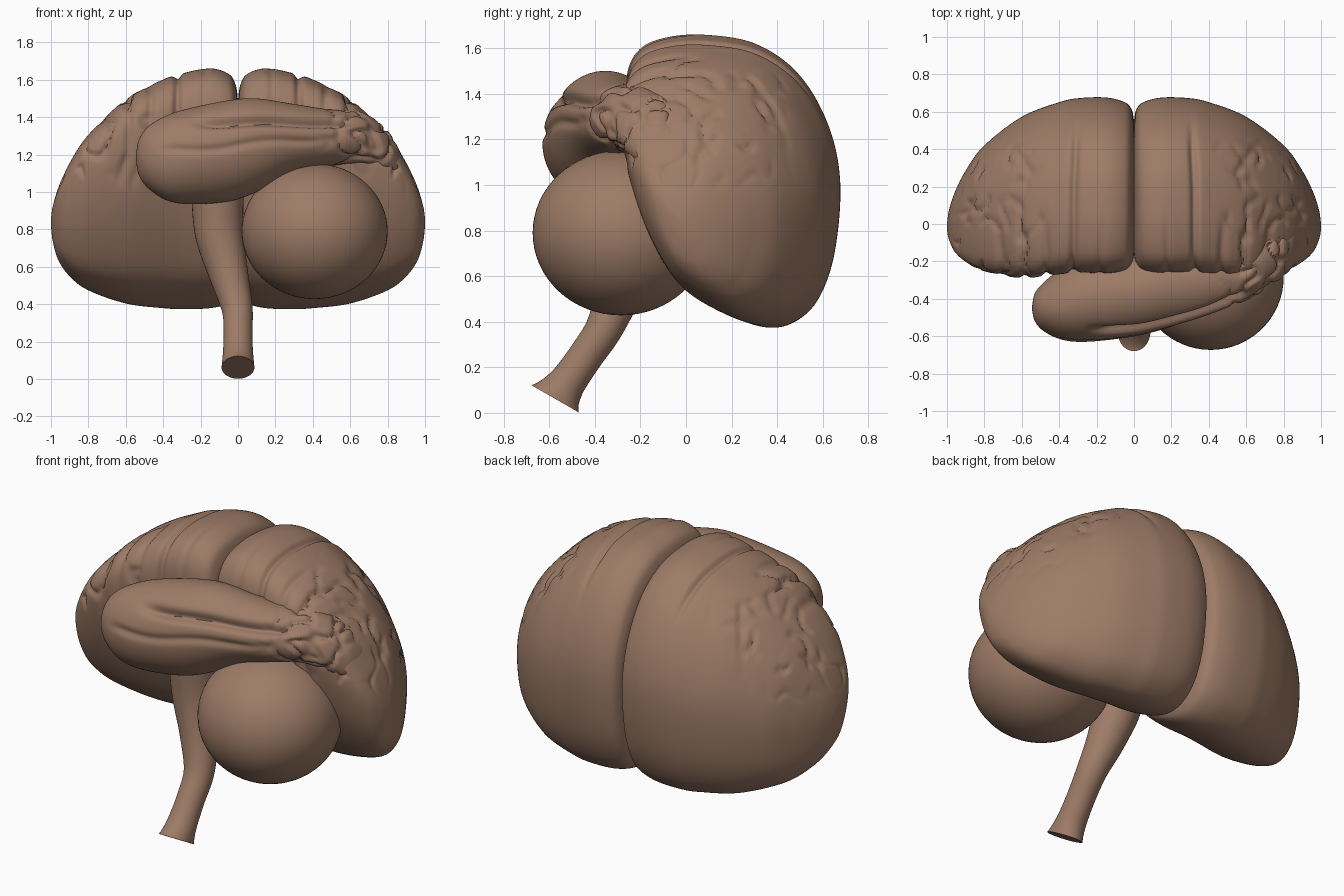
import bpy, bmesh, math
from mathutils import Vector, noise

if "Cube" in bpy.data.objects:
    bpy.data.objects.remove(bpy.data.objects["Cube"])

mat = bpy.data.materials.new("brown")
mat.diffuse_color = (0.34, 0.2, 0.135, 1)
mat.use_nodes = True
mat.node_tree.nodes["Principled BSDF"].inputs["Base Color"].default_value = mat.diffuse_color


def spline(pts, steps, closed=False):
    """Smooth curve through tuples of any length (Catmull-Rom)."""
    n, out = len(pts), []
    at = (lambda i: pts[i % n]) if closed else (lambda i: pts[max(0, min(n - 1, i))])
    for i in range(n if closed else n - 1):
        for s in range(steps):
            t = s / steps
            out.append(tuple(
                0.5 * (2 * b + (c - a) * t + (2 * a - 5 * b + 4 * c - d) * t * t
                       + (3 * b - a - 3 * c + d) * t ** 3)
                for a, b, c, d in zip(at(i - 1), at(i), at(i + 1), at(i + 2))))
    return out if closed else out + [pts[-1]]


def skin(name, rings, carve=None):
    """Join rings into a closed surface; carve(co, normal) gives a depth inward."""
    bm = bmesh.new()
    vs = [[bm.verts.new(p) for p in r] for r in rings]
    n = len(vs[0])
    for a, b in zip(vs, vs[1:]):
        for i in range(n):
            bm.faces.new((a[i], a[(i + 1) % n], b[(i + 1) % n], b[i]))
    bm.faces.new(vs[0])
    bm.faces.new(vs[-1])
    bmesh.ops.recalc_face_normals(bm, faces=bm.faces)
    bm.normal_update()
    if carve:
        moves = [(v, v.normal * carve(v.co, v.normal)) for v in bm.verts]
        for v, m in moves:
            v.co -= m
    me = bpy.data.meshes.new(name)
    bm.to_mesh(me)
    bm.free()
    ob = bpy.data.objects.new(name, me)
    bpy.context.collection.objects.link(ob)
    return finish(ob)


def finish(ob):
    ob.data.materials.append(mat)
    bpy.ops.object.select_all(action='DESELECT')
    ob.select_set(True)
    bpy.context.view_layer.objects.active = ob
    bpy.ops.object.shade_smooth_by_angle(angle=math.radians(60))
    return ob


def loft(slices, profile, steps):
    """Fit a unit profile in the box (x, ymin, ymax, zmin, zmax) of each slice."""
    return [[(x, y0 + u * (y1 - y0), z0 + v * (z1 - z0)) for u, v in profile]
            for x, y0, y1, z0, z1 in spline(slices, steps)]


def step(a, b, x):
    t = max(0, min(1, (x - a) / (b - a)))
    return t * t * (3 - 2 * t)


def groove(d, w):
    return math.exp(-(d / w) ** 2)


# Hemispheres: slanted egg profile, mirrored across the middle cleft
egg = spline([(.36, 1), (.6, .97), (.8, .87), (.94, .7), (1, .5), (.975, .26), (.9, .1),
              (.79, .02), (.66, 0), (.5, .04), (.32, .13), (.19, .28), (.08, .48),
              (.01, .7), (0, .86), (.06, .95), (.18, .99)], 9, True)
half = [(0, -.17, .55, .52, 1.49), (.012, -.21, .61, .45, 1.57), (.05, -.245, .65, .405, 1.63),
        (.15, -.26, .675, .38, 1.66), (.29, -.255, .672, .375, 1.635), (.4, -.265, .65, .38, 1.6),
        (.6, -.285, .572, .405, 1.495), (.8, -.25, .42, .475, 1.305), (.9, -.2, .285, .55, 1.155),
        (.96, -.145, .165, .635, 1.025), (.99, -.08, .07, .735, .925), (1, -.03, 0, .82, .86)]


def wrinkles(co, n):
    x, y, z = co
    if x < .03:
        return 0
    high = step(1.1, 1.3, z)
    d = .024 * groove(x - .325 + .05 * max(0, y - .2), .02) * step(1.2, 1.4, z) * step(.6, .35, y)
    # fan of folds on the front edge
    fan = step(.12, -.15, y) * high
    for k in (.18, .47, .59, .71):
        d += (.008 if k < .2 else .017) * fan * groove(x - k - .25 * (k - .3) * (y + .2), .02)
    # scattered short furrows on the upper outer side
    f = noise.noise(Vector((x * 9, y * 8 + 4, z * 5)))
    patch = step(-.1, .2, noise.noise(Vector((x * 6 + 9, y * 6, z * 5))))
    d += .017 * groove(f, .11) * patch * step(.38, .5, x) * step(.95, 1.15, z) * step(.52, .35, y)
    return d


hemi = skin("hemispheres", loft(half, egg, 16), wrinkles)
m = hemi.modifiers.new("mirror", 'MIRROR')
m.use_mirror_merge = False

# Front lobe: a folded sausage that tapers into the right hemisphere
oval = [(.5 + .5 * math.cos(a), .5 + .5 * math.sin(a))
        for a in (2 * math.pi * i / 140 for i in range(140))]
lobe = [(-.545, -.46, -.44, 1.17, 1.2), (-.53, -.52, -.37, 1.09, 1.28), (-.48, -.575, -.31, 1.02, 1.35),
        (-.38, -.62, -.23, .955, 1.41), (-.25, -.63, -.16, .935, 1.45), (-.05, -.61, -.12, .95, 1.49),
        (.1, -.58, -.12, 1.0, 1.5), (.3, -.52, -.12, 1.1, 1.47), (.5, -.45, -.1, 1.14, 1.44),
        (.65, -.385, -.05, 1.15, 1.43), (.78, -.3, 0, 1.1, 1.35), (.86, -.21, 0, 1.06, 1.23),
        (.9, -.12, 0, 1.05, 1.1)]


def folds(co, n):
    x, y, z = co
    if n.y > .4:
        return 0
    wob = .012 * math.sin(x * 11)
    d = .042 * groove(z - 1.375 - wob * .5, .024) * step(-.28, -.1, x) * step(.7, .45, x)
    d += .014 * groove(z - 1.25 - wob - .08 * x, .022) * step(-.45, -.3, x) * step(.6, .3, x)
    f = noise.noise(Vector((x * 9, y * 8, z * 9)))
    return d + .022 * groove(f, .13) * step(.42, .6, x) * step(.86, .8, x)


skin("front_lobe", loft(lobe, oval, 10), folds)

# Round ball under the front lobe
bpy.ops.mesh.primitive_uv_sphere_add(segments=64, ring_count=32, radius=1, location=(.41, -.285, .79))
ball = bpy.context.object
ball.name = "ball"
ball.scale = (.39, .388, .362)
finish(ball)

# Stem: swept tube with a flared flat end; values are x, y, z, radius
path = spline([(0, -.575, .062, .088), (0, -.51, .15, .08), (0, -.44, .25, .077), (-.005, -.355, .38, .083),
               (-.05, -.29, .56, .105), (-.1, -.25, .78, .13), (-.11, -.25, 1.0, .14)], 8)
rings = []
for i, p in enumerate(path):
    a, b = path[max(0, i - 1)], path[min(len(path) - 1, i + 1)]
    t = (Vector(b[:3]) - Vector(a[:3])).normalized()
    t = Vector((0, .5, .87)).lerp(t, step(0, 10, i)).normalized()
    side = Vector((0, 1, 0)).cross(t).normalized()
    up = side.cross(t)
    wide = 1 + .37 * (max(0, 9 - i) / 9) ** 2
    rings.append([Vector(p[:3]) + p[3] * (side * math.cos(k) + up * math.sin(k) * wide)
                  for k in (2 * math.pi * j / 40 for j in range(40))])
skin("stem", rings)
